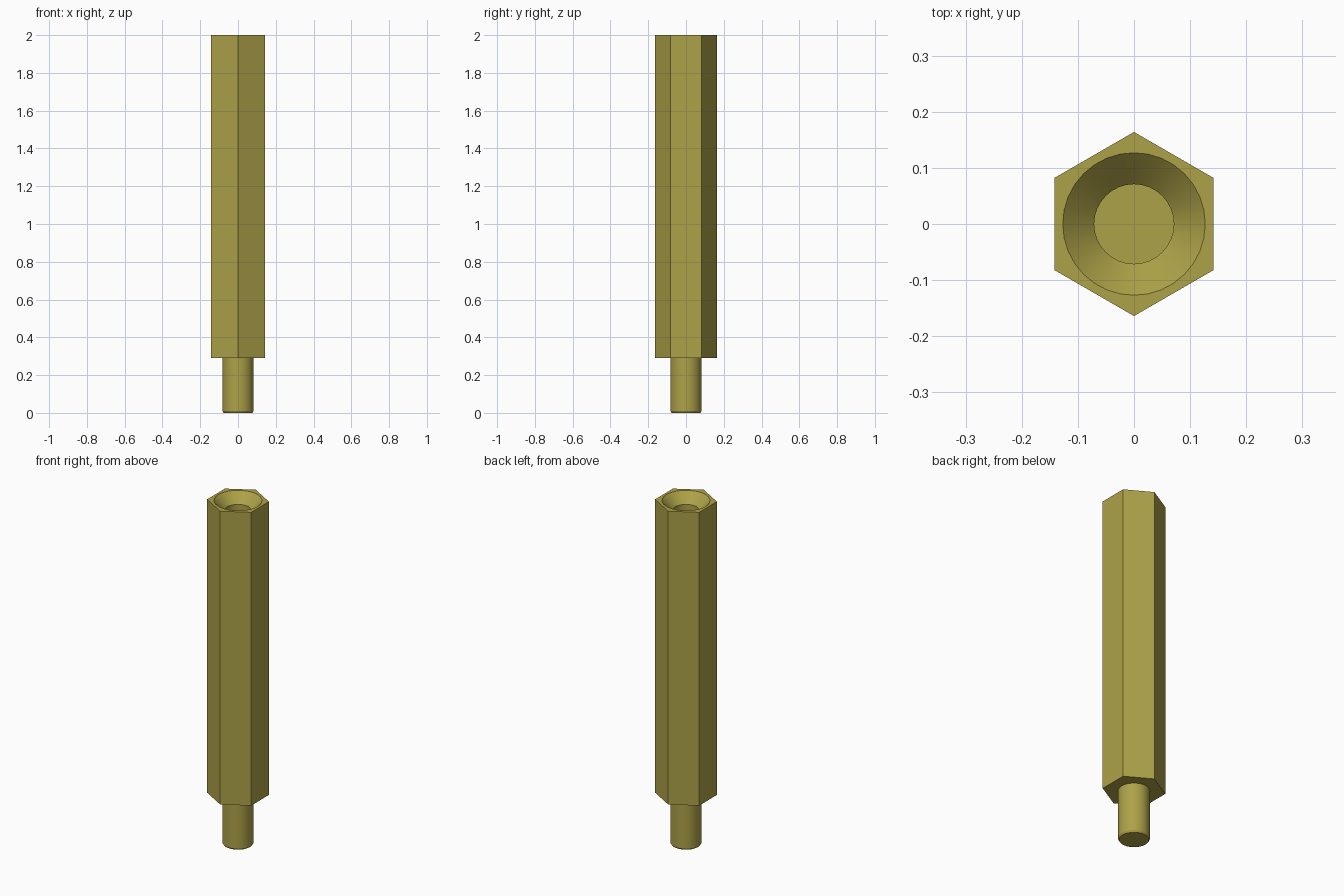
import bpy, bmesh, math

cube = bpy.data.objects.get("Cube")
if cube:
    bpy.data.objects.remove(cube, do_unlink=True)

brass = bpy.data.materials.new("brass")
brass.use_nodes = True
brass.diffuse_color = (0.42, 0.36, 0.065, 1)
brass.node_tree.nodes["Principled BSDF"].inputs["Base Color"].default_value = brass.diffuse_color

SIDES = 32


def ring(bm, radius, z, sides=SIDES):
    """Closed loop of edges, with a corner on the y axis."""
    verts = [bm.verts.new((radius * math.sin(math.tau * i / sides),
                           radius * math.cos(math.tau * i / sides), z))
             for i in range(sides)]
    return verts, [bm.edges.new((verts[i], verts[i - 1])) for i in range(sides)]


def skin(bm, lower, upper):
    """Wall of quads between two rings."""
    n = len(lower)
    for i in range(n):
        j = (i + 1) % n
        bm.faces.new((lower[i], lower[j], upper[j], upper[i]))


def finish(bm, name):
    bmesh.ops.recalc_face_normals(bm, faces=bm.faces)
    mesh = bpy.data.meshes.new(name)
    bm.to_mesh(mesh)
    bm.free()
    obj = bpy.data.objects.new(name, mesh)
    bpy.context.collection.objects.link(obj)
    mesh.materials.append(brass)
    bpy.ops.object.select_all(action='DESELECT')
    obj.select_set(True)
    bpy.context.view_layer.objects.active = obj
    bpy.ops.object.shade_smooth_by_angle(angle=math.radians(30))
    return obj


STUD_TOP, TOP = 0.29, 2.0
STUD_R, HEX_R = 0.083, 0.164

# Hexagonal body with a countersunk blind hole
bm = bmesh.new()
hex_low, low_edges = ring(bm, HEX_R, STUD_TOP, 6)
hex_top, top_edges = ring(bm, HEX_R, TOP, 6)
skin(bm, hex_low, hex_top)
sink, sink_edges = ring(bm, 0.127, TOP)
bore, _ = ring(bm, 0.071, TOP - 0.056)
floor, _ = ring(bm, 0.071, TOP - 0.45)
skin(bm, bore, sink)
skin(bm, floor, bore)
bm.faces.new(floor)
bmesh.ops.triangle_fill(bm, edges=top_edges + sink_edges, use_beauty=True)
# Shoulder around the stud
neck, neck_edges = ring(bm, STUD_R, STUD_TOP)
bmesh.ops.triangle_fill(bm, edges=low_edges + neck_edges, use_beauty=True)
# Stud with a chamfered tip
shank, _ = ring(bm, STUD_R, 0.01)
tip, _ = ring(bm, STUD_R - 0.006, 0)
skin(bm, shank, neck)
skin(bm, tip, shank)
bm.faces.new(tip)
finish(bm, "hex_standoff")
